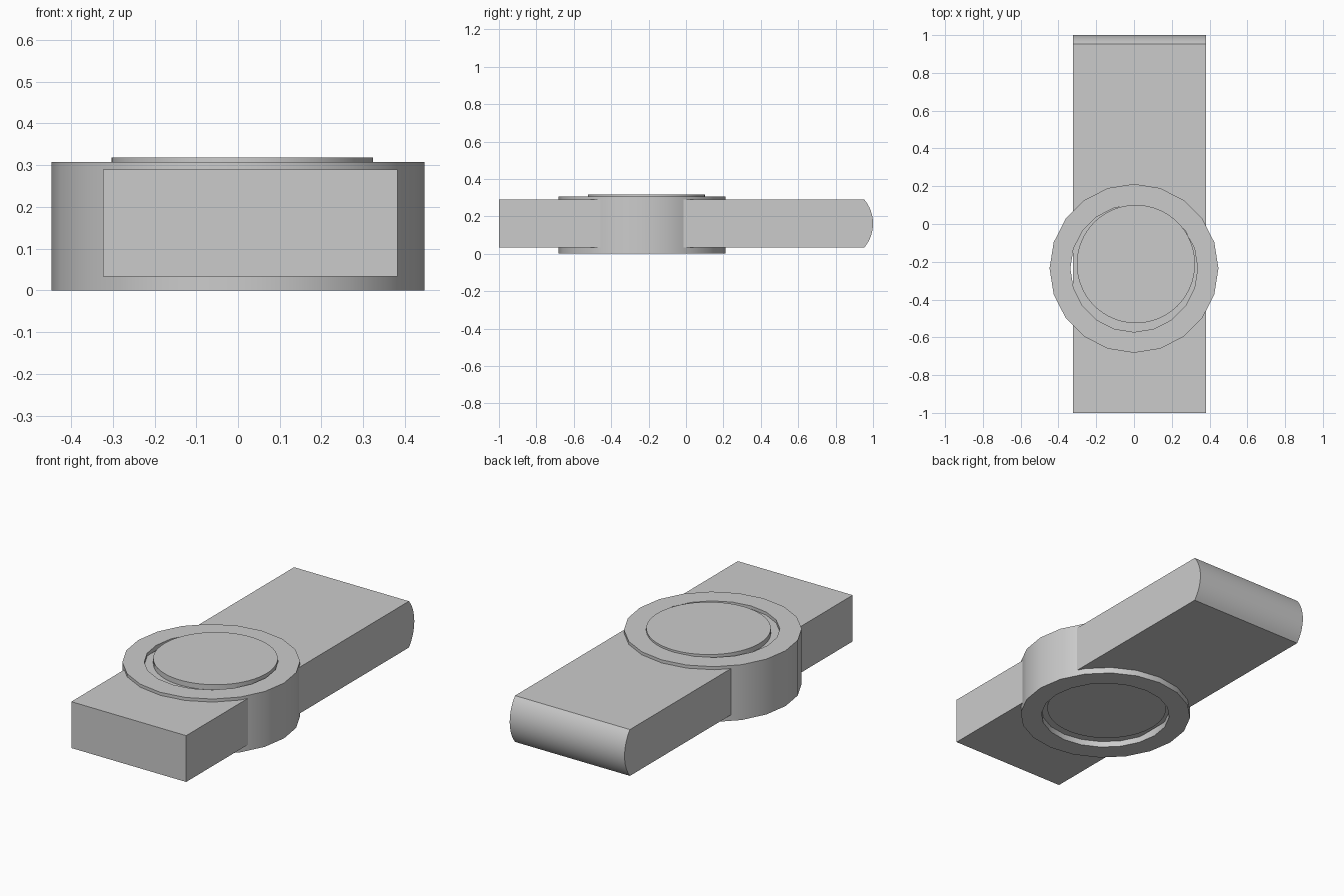
import bpy, bmesh, math

if "Cube" in bpy.data.objects:
    bpy.data.objects.remove(bpy.data.objects["Cube"])


def finish(bm, name):
    bmesh.ops.recalc_face_normals(bm, faces=bm.faces[:])
    mesh = bpy.data.meshes.new(name)
    bm.to_mesh(mesh)
    bm.free()
    obj = bpy.data.objects.new(name, mesh)
    bpy.context.collection.objects.link(obj)
    bpy.ops.object.select_all(action='DESELECT')
    obj.select_set(True)
    bpy.context.view_layer.objects.active = obj
    bpy.ops.object.shade_smooth_by_angle(angle=math.radians(30))
    return obj


def extrude(bm, points, offset):
    face = bm.faces.new([bm.verts.new(p) for p in points])
    new = bmesh.ops.extrude_face_region(bm, geom=[face])["geom"]
    bmesh.ops.translate(bm, vec=offset,
                        verts=[v for v in new if isinstance(v, bmesh.types.BMVert)])


def circle(cx, cy, r, n, z):
    return [(cx + r * math.cos(2 * math.pi * i / n),
             cy + r * math.sin(2 * math.pi * i / n), z) for i in range(n)]


# Bar: side profile with a bulged back end, extruded across the width
x0, x1, z0, z1, bulge = -0.323, 0.382, 0.033, 0.29, 0.047
half = (z1 - z0) / 2
rad = (half ** 2 + bulge ** 2) / (2 * bulge)
sweep = math.asin(half / rad)
profile = [(x0, -1, z1), (x0, -1, z0)]
for i in range(17):
    a = -sweep + 2 * sweep * i / 16
    profile.append((x0, 1 - rad + rad * math.cos(a), z0 + half + rad * math.sin(a)))
bm = bmesh.new()
extrude(bm, profile, (x1 - x0, 0, 0))
finish(bm, "bar")

# Collar: twenty-sided open ring around the bar
n = 20
bm = bmesh.new()
loops = [[bm.verts.new(p) for p in circle(0, -0.235, r, n, z)]
         for r, z in ((0.447, 0), (0.447, 0.307), (0.337, 0.307), (0.337, 0))]
for k in range(4):
    a, b = loops[k], loops[(k + 1) % 4]
    for i in range(n):
        j = (i + 1) % n
        bm.faces.new((a[i], a[j], b[j], b[i]))
finish(bm, "collar")

# Round cap set inside the collar
bm = bmesh.new()
extrude(bm, circle(0.01, -0.212, 0.313, 64, 0.028), (0, 0, 0.29))
finish(bm, "cap")
